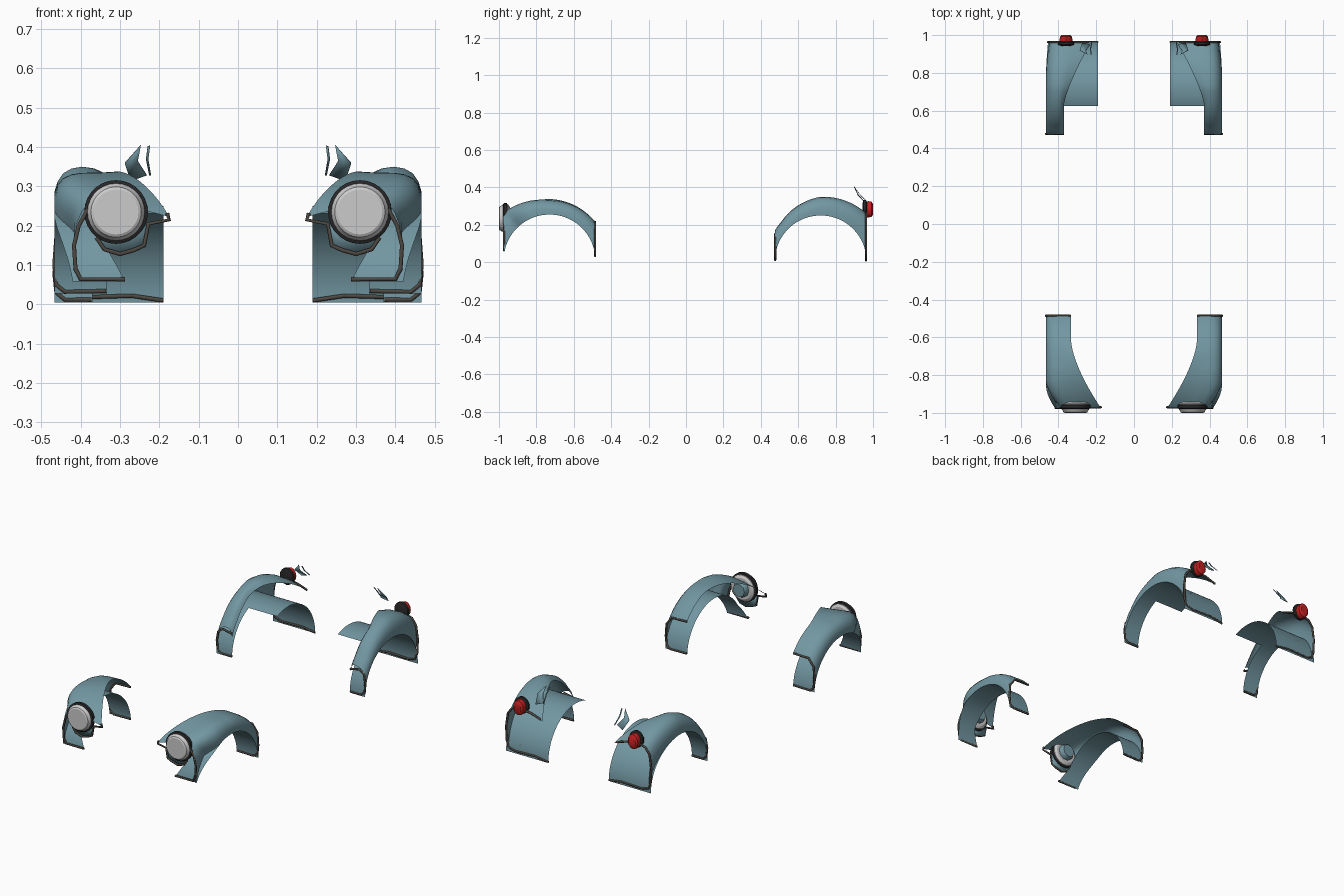
import bpy, bmesh, math
from mathutils import Vector

if "Cube" in bpy.data.objects:
    bpy.data.objects.remove(bpy.data.objects["Cube"])


def material(name, rgb):
    m = bpy.data.materials.new(name)
    m.diffuse_color = (*rgb, 1)
    m.use_nodes = True
    m.node_tree.nodes["Principled BSDF"].inputs["Base Color"].default_value = m.diffuse_color
    return m


PAINT = material("teal_paint", (0.17, 0.31, 0.36))
PIPING = material("dark_piping", (0.075, 0.065, 0.055))
BLACK = material("black_rubber", (0.02, 0.02, 0.022))
GLASS = material("pale_glass", (0.60, 0.60, 0.60))
RED = material("red_lens", (0.55, 0.015, 0.015))


def lerp_table(t, table):
    """Evenly spaced table lookup for t in 0..1."""
    f = min(max(t, 0), 1) * (len(table) - 1)
    i = min(int(f), len(table) - 2)
    return table[i] + (table[i + 1] - table[i]) * (f - i)


def finish(name, bm, mat, angle=40):
    me = bpy.data.meshes.new(name)
    bm.to_mesh(me)
    bm.free()
    ob = bpy.data.objects.new(name, me)
    bpy.context.collection.objects.link(ob)
    me.materials.append(mat)
    bpy.ops.object.select_all(action='DESELECT')
    ob.select_set(True)
    bpy.context.view_layer.objects.active = ob
    bpy.ops.object.shade_smooth_by_angle(angle=math.radians(angle))
    ob.modifiers.new("Mirror", 'MIRROR')
    return ob


def arch(name, profile, centre, ylim, zlim, t0=0.0, t1=1.0, steps=56):
    """Sweep a changing (x, radius) profile over a wheel, trimmed square at both ends."""
    bm = bmesh.new()
    rows = []
    for i in range(steps + 1):
        t = t0 + (t1 - t0) * i / steps
        a = math.pi * t

        def place(r):
            return centre[0] - r * math.cos(a), centre[1] + r * math.sin(a)
        rows.append([bm.verts.new((x, *place(r))) for x, r in profile(t, place)])
    for a, b in zip(rows, rows[1:]):
        for k in range(len(a) - 1):
            bm.faces.new((a[k], a[k + 1], b[k + 1], b[k]))
    slope = (zlim[1] - zlim[0]) / (ylim[1] - ylim[0])
    for co, no in (((0, ylim[0], 0), (0, -1, 0)), ((0, ylim[1], 0), (0, 1, 0)),
                   ((0, ylim[0], zlim[0]), (0, slope, -1))):
        bmesh.ops.bisect_plane(bm, geom=bm.verts[:] + bm.edges[:] + bm.faces[:], dist=1e-5,
                               plane_co=Vector(co), plane_no=Vector(no), clear_outer=True)
    bm.normal_update()
    facing = 0
    for f in bm.faces:
        c = f.calc_center_median()
        facing += (f.normal.y * (c.y - centre[0]) + f.normal.z * (c.z - centre[1])) * f.calc_area()
    if facing < 0:
        bmesh.ops.reverse_faces(bm, faces=bm.faces)
    finish(name, bm, PAINT)


def shoulder(xo, base, crest):
    """Rounded outer side of a fender from the wheel lip to the crown."""
    h = crest - base
    return [(xo, base), (xo, base + 0.35 * h), (xo - 0.008, base + 0.62 * h),
            (xo - 0.022, base + 0.83 * h), (xo - 0.043, base + 0.95 * h), (xo - 0.07, crest)]


R = 0.245

# Rear fenders: bulging open-ended shell over a wheel arch lining and a wide inner panel
REAR = ((0.72, 0.005), (0.475, 0.965), (0.004, 0.004))


def rear_side(y):
    return 0.467 - 0.012 * (max(y - 0.72, 0) / R) ** 2


def rear_shell(t, place):
    c = lerp_table(t, [0.288, 0.298, 0.345, 0.355, 0.36])
    y = place(c)[0]
    xo = rear_side(y)
    xc = 0.37 - 0.135 * (max(y - 0.63, 0) / 0.335) ** 1.3
    xa = xo - 0.07
    return shoulder(xo, R, c) + [(xa + (xc - xa) * 0.5, c - 0.004), (xc, c - 0.022)]


arch("rear_fender", rear_shell, *REAR)
arch("rear_arch_lining", lambda t, place: [(rear_side(place(R)[0]), R), (0.37, R)], *REAR)
arch("rear_inner_panel", lambda t, place: [(0.37, R), (0.19, R)], *REAR, t0=0.373, steps=34)

# Front fenders: narrow at the back, sweeping inward at the lamp, with an arch lining
FRONT = ((-0.73, 0.01), (-0.975, -0.485), (0.058, 0.028))


def front_side(y):
    return 0.467 - 0.05 * min(max((-0.84 - y) / 0.135, 0), 1) ** 2


def front_shell(t, place):
    c = lerp_table(t, [0.36, 0.355, 0.322, 0.32, 0.32])
    ri = lerp_table(t, [0.32, 0.325, 0.328, 0.32, 0.32])
    xo = front_side(place(c)[0])
    xi = 0.333 - 0.158 * (max(-0.62 - place(ri)[0], 0) / 0.355) ** 1.5
    xa = xo - 0.07
    return shoulder(xo, R, c) + [(xa + (xi - xa) * k, c + (ri - c) * k) for k in (0.33, 0.67, 1)]


def front_lining(t, place):
    return [(front_side(place(R)[0]), R), (lerp_table((t - 0.065) / 0.115, [0.287, 0.333]), R)]


arch("front_fender", front_shell, *FRONT)
arch("front_arch_lining", front_lining, *FRONT)


# Piping along the trimmed fender ends
def piping(name, y, pts):
    for side, s in (("right", 1), ("left", -1)):
        cu = bpy.data.curves.new(name, 'CURVE')
        cu.dimensions = '3D'
        cu.bevel_depth = 0.006
        cu.bevel_resolution = 1
        cu.use_fill_caps = True
        sp = cu.splines.new('POLY')
        sp.points.add(len(pts) - 1)
        for p, (x, z) in zip(sp.points, pts):
            p.co = (s * x, y, z, 1)
        cu.materials.append(PIPING)
        ob = bpy.data.objects.new(f"{name}_{side}", cu)
        bpy.context.collection.objects.link(ob)


piping("rear_tail_piping", 0.963, [(0.19, 0.01), (0.27, 0.022), (0.40, 0.018), (0.44, 0.03), (0.454, 0.07),
       (0.455, 0.15), (0.445, 0.22), (0.42, 0.255), (0.38, 0.268), (0.30, 0.258), (0.24, 0.238)])
piping("rear_foot_piping", 0.477, [(0.372, 0.012), (0.44, 0.012), (0.462, 0.03), (0.467, 0.08),
       (0.458, 0.13), (0.43, 0.152), (0.372, 0.14)])
piping("front_foot_piping", -0.973, [(0.287, 0.064), (0.40, 0.064), (0.413, 0.09), (0.417, 0.15),
       (0.405, 0.20), (0.38, 0.245), (0.34, 0.27)])
inner_edge = [(0.18, 0.232), (0.175, 0.215), (0.228, 0.205), (0.238, 0.15),
              (0.265, 0.138), (0.30, 0.128), (0.34, 0.14), (0.36, 0.17)]
piping("front_inner_piping", -0.970, inner_edge)
piping("front_tail_piping", -0.486, [(0.335, 0.034), (0.44, 0.032), (0.462, 0.05), (0.467, 0.10),
       (0.462, 0.17), (0.43, 0.212), (0.335, 0.215)])


# Lamps turned about the y axis
def lathe(name, cx, cz, prof, mat, zs=1.0, n=28, angle=35):
    bm = bmesh.new()
    rings = []
    for r, y in prof:
        rings.append([bm.verts.new((cx + r * math.cos(2 * math.pi * k / n), y,
                                    cz + zs * r * math.sin(2 * math.pi * k / n))) for k in range(n)])
    for a, b in zip(rings, rings[1:]):
        for k in range(n):
            j = (k + 1) % n
            bm.faces.new((a[k], a[j], b[j], b[k]))
    bm.faces.new(rings[0])
    bm.faces.new(rings[-1])
    bmesh.ops.recalc_face_normals(bm, faces=bm.faces)
    finish(name, bm, mat, angle)


lathe("headlamp_ring", 0.31, 0.235, [(0.072, -0.954), (0.081, -0.958), (0.081, -0.974), (0.072, -0.979)], BLACK)
lathe("headlamp_glass", 0.31, 0.235, [(0.060, -0.942), (0.073, -0.950), (0.0725, -0.981), (0.066, -0.990),
      (0.064, -0.996), (0.057, -1.0)], GLASS, angle=20)
lathe("headlamp_bucket", 0.31, 0.235, [(0.046, -0.945), (0.044, -0.93), (0.036, -0.915)], PAINT, n=10)
lathe("tail_lamp_base", 0.36, 0.287, [(0.024, 0.943), (0.042, 0.949), (0.043, 0.962), (0.034, 0.967)], BLACK, 1.1, 16)
lathe("tail_lamp_lens", 0.36, 0.283, [(0.032, 0.960), (0.034, 0.975), (0.032, 0.992), (0.022, 1.0)], RED, 1.28, 12)


# Thin plates: lamp collar, and bracket tabs above the tail of the rear fenders
def plate(name, pts):
    bm = bmesh.new()
    bm.faces.new([bm.verts.new(p) for p in pts])
    bmesh.ops.triangulate(bm, faces=bm.faces)
    ob = finish(name, bm, PAINT)
    ob.modifiers.new("Thickness", 'SOLIDIFY').thickness = 0.003


plate("headlamp_collar", [(x, -0.966, z) for x, z in inner_edge[2:]] + [(0.36, -0.966, 0.205)])
plate("rear_bracket_tab", [(0.247, 0.90, 0.406), (0.288, 0.92, 0.36), (0.273, 0.962, 0.315),
      (0.232, 0.950, 0.33), (0.255, 0.92, 0.365)])
plate("rear_bracket_strip", [(0.224, 0.90, 0.404), (0.230, 0.90, 0.402), (0.234, 0.925, 0.37),
      (0.226, 0.962, 0.33), (0.221, 0.962, 0.33), (0.228, 0.925, 0.37)])
